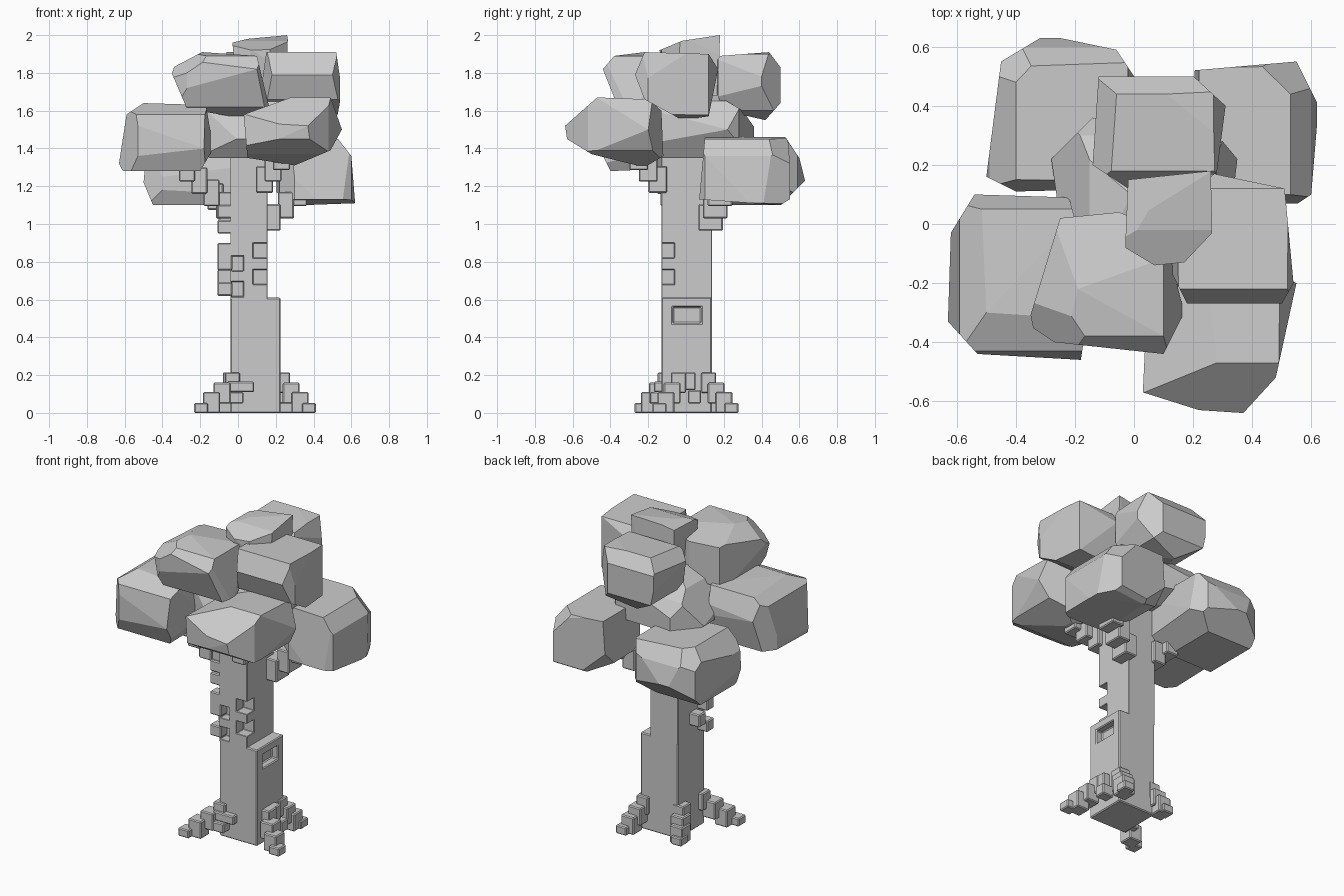
import bpy, bmesh
from mathutils import Vector


def make_object(name, bm):
    mesh = bpy.data.meshes.new(name)
    bmesh.ops.recalc_face_normals(bm, faces=bm.faces)
    bm.to_mesh(mesh)
    bm.free()
    obj = bpy.data.objects.new(name, mesh)
    bpy.context.collection.objects.link(obj)
    return obj


def boxes(name, items, bevel=0.006):
    """One object made of boxes (x0, x1, y0, y1, z0, z1)."""
    bm = bmesh.new()
    for x0, x1, y0, y1, z0, z1 in items:
        for v in bmesh.ops.create_cube(bm, size=1)["verts"]:
            v.co = Vector(((x0 + x1) / 2 + v.co.x * (x1 - x0),
                           (y0 + y1) / 2 + v.co.y * (y1 - y0),
                           (z0 + z1) / 2 + v.co.z * (z1 - z0)))
    obj = make_object(name, bm)
    if bevel:
        mod = obj.modifiers.new("edge", 'BEVEL')
        mod.width, mod.segments = bevel, 1
    return obj


def hull(coords):
    bm = bmesh.new()
    for c in coords:
        bm.verts.new(c)
    bmesh.ops.remove_doubles(bm, verts=bm.verts, dist=0.0005)
    bmesh.ops.convex_hull(bm, input=bm.verts)
    loose = [v for v in bm.verts if not v.link_faces]
    bmesh.ops.delete(bm, geom=loose, context='VERTS')
    return bm


def trim(bm, co, no):
    bmesh.ops.bisect_plane(bm, geom=bm.verts[:] + bm.edges[:] + bm.faces[:],
                           plane_co=co, plane_no=no, clear_outer=True)
    coords = [v.co.copy() for v in bm.verts]
    bm.free()
    return hull(coords)


def leaf_clump(name, top, front, side, trims=()):
    """Faceted clump carved from a block by its three outlines, then corner trims."""
    bm = hull([(x, y, z) for x in (-1, 1) for y in (-1, 1) for z in (0.5, 2.5)])
    for outline, (a, b) in ((top, (0, 1)), (front, (0, 2)), (side, (1, 2))):
        centre = sum((Vector(p) for p in outline), Vector((0, 0))) / len(outline)
        for i, p in enumerate(outline):
            p, q = Vector(p), Vector(outline[(i + 1) % len(outline)])
            n2 = Vector((q.y - p.y, p.x - q.x)).normalized()
            if n2.dot(p - centre) < 0:
                n2 = -n2
            co, no = Vector((0, 0, 0)), Vector((0, 0, 0))
            co[a], co[b], no[a], no[b] = p.x, p.y, n2.x, n2.y
            bm = trim(bm, co, no)
    for co, no in trims:
        bm = trim(bm, Vector(co), Vector(no).normalized())
    bmesh.ops.dissolve_limit(bm, angle_limit=0.03, verts=bm.verts, edges=bm.edges)
    return make_object(name, bm)


# Trunk: wide lower block and narrower upper block with square notches
lower = boxes("lower_trunk", [(-0.04, 0.225, -0.13, 0.137, 0, 0.61)], 0)
upper = boxes("upper_trunk", [(-0.04, 0.155, -0.13, 0.137, 0.6, 1.45)], 0)
window = boxes("window_cutter", [(0.18, 0.3, -0.07, 0.08, 0.475, 0.56)], 0)
notches = boxes("notch_cutter",
                [(0.08, 0.2, -0.2, -0.06, z, z + 0.08) for z in (0.68, 0.82)]
                + [(-0.035, 0.03, -0.2, -0.07, z, z + 0.08) for z in (0.615, 0.75)], 0)
for body, cutter in ((lower, window), (upper, notches)):
    mod = body.modifiers.new("cut", 'BOOLEAN')
    mod.operation, mod.object, mod.solver = 'DIFFERENCE', cutter, 'EXACT'
    mod = body.modifiers.new("edge", 'BEVEL')
    mod.width, mod.segments = 0.006, 1
    cutter.hide_render = True
    cutter.hide_set(True)

# Bark knobs on the left edge of the upper trunk
boxes("bark_knobs", [(-0.108, -0.03, -0.13, -0.06, z0, z1) for z0, z1 in
                     ((0.62, 0.69), (0.755, 0.9), (0.95, 1.02), (1.03, 1.1))]
      + [(-0.108, -0.03, -0.05, 0.02, 0.68, 0.76)])


# Roots: stepped cubes falling away from the trunk corners
def root(name, x0, y0, x1, y1):
    steps = []
    for i, (ztop, r) in enumerate(((0.215, .04), (0.16, .045), (0.11, .045), (0.052, .037))):
        x, y = x0 + (x1 - x0) * i / 3, y0 + (y1 - y0) * i / 3
        steps.append((x - r, x + r, y - r, y + r, max(0, ztop - 0.11), ztop))
    boxes(name, steps)


root("front_left_root", -0.03, -0.11, -0.195, -0.235)
root("right_root", 0.235, -0.04, 0.375, -0.14)
root("back_right_root", 0.20, 0.12, 0.265, 0.24)
root("back_left_root", -0.04, 0.10, -0.08, 0.18)
boxes("root_knots", [(-0.06, 0.085, -0.17, -0.12, 0.11, 0.165),
                     (-0.06, 0.03, -0.19, -0.12, 0.05, 0.11),
                     (0.21, 0.27, -0.05, 0.05, 0.12, 0.215),
                     (0.21, 0.30, 0.01, 0.08, 0.05, 0.12)])


# Branches: stepped cubes climbing out to the leaf clumps
def branch(name, start, step, count, size=(0.085, 0.11, 0.14)):
    items = []
    for i in range(count):
        c = [start[k] + step[k] * i for k in range(3)]
        items.append([c[k] + s * size[k] / 2 for k in range(3) for s in (-1, 1)])
    boxes(name, items)


branch("back_right_branch", (0.183, 0.13, 1.035), (0.07, 0.025, 0.065), 4, (0.085, 0.13, 0.14))
branch("left_branch", (-0.075, -0.06, 1.1), (-0.065, -0.02, 0.065), 4)
branch("back_left_branch", (-0.06, 0.11, 1.08), (-0.06, 0.04, 0.065), 4)
branch("front_branch", (0.14, -0.15, 1.235), (0.045, -0.05, 0.06), 3, (0.09, 0.1, 0.14))

# Leaf clumps: outlines as seen from top (x,y), front (x,z), right (y,z)
leaf_clump("upper_front_leaves",
           [(-.36, -.34), (-.27, -.40), (.1, -.44), (.17, -.3), (.1, -.02), (-.05, .04), (-.25, .02)],
           [(-.36, 1.82), (-.27, 1.61), (.02, 1.56), (.17, 1.6), (.1, 1.89), (-.19, 1.91)],
           [(-.44, 1.82), (-.38, 1.89), (-.22, 1.91), (.04, 1.86), (.04, 1.62), (-.2, 1.56), (-.36, 1.62)],
           [((-.27, -.4, 1.8), (-.6, -.5, .8))])
leaf_clump("upper_back_leaves",
           [(-.14, .2), (-.12, .5), (.18, .52), (.31, .4), (.28, .17), (-.02, .12)],
           [(-.14, 1.82), (-.1, 1.64), (.05, 1.55), (.24, 1.6), (.32, 1.75), (.27, 1.9), (-.05, 1.92)],
           [(.12, 1.8), (.18, 1.89), (.44, 1.91), (.5, 1.83), (.5, 1.64), (.42, 1.55), (.2, 1.6)])
leaf_clump("crown_leaves",
           [(-.03, -.08), (-.02, .15), (.26, .18), (.265, -.03), (.17, -.13), (.07, -.14)],
           [(-.03, 1.96), (.05, 1.98), (.265, 2.0), (.25, 1.68), (0, 1.68)],
           [(-.14, 1.92), (-.02, 1.97), (.18, 2.0), (.17, 1.68), (-.1, 1.68)])
leaf_clump("upper_right_leaves",
           [(.12, -.15), (.18, -.27), (.5, -.27), (.54, -.2), (.51, .12), (.27, .17), (.2, .1)],
           [(.54, 1.58), (.545, 1.74), (.52, 1.91), (.15, 1.91), (.12, 1.7), (.2, 1.55)],
           [(-.27, 1.79), (-.22, 1.91), (.12, 1.9), (.17, 1.82), (.12, 1.57), (-.02, 1.55), (-.22, 1.66)])
leaf_clump("lower_front_leaves",
           [(.03, -.57), (.22, -.63), (.37, -.64), (.48, -.52), (.55, -.2), (.3, -.1), (.05, -.15)],
           [(.03, 1.58), (.28, 1.67), (.49, 1.67), (.55, 1.5), (.49, 1.39), (.3, 1.31), (.05, 1.35)],
           [(-.64, 1.52), (-.63, 1.45), (-.5, 1.37), (-.22, 1.3), (-.12, 1.36), (-.13, 1.6), (-.2, 1.66), (-.47, 1.67)])
leaf_clump("lower_left_leaves",
           [(-.62, -.03), (-.63, -.33), (-.53, -.44), (-.18, -.46), (-.14, -.2), (-.22, .09), (-.54, .1)],
           [(-.63, 1.32), (-.59, 1.58), (-.5, 1.64), (-.17, 1.63), (-.13, 1.4), (-.2, 1.28), (-.61, 1.28)],
           [(-.46, 1.4), (-.43, 1.58), (-.3, 1.64), (.05, 1.63), (.1, 1.5), (.05, 1.3), (-.4, 1.28)])
leaf_clump("back_left_leaves",
           [(-.5, .16), (-.4, .11), (-.02, .12), (0, .5), (-.06, .59), (-.3, .64), (-.45, .55)],
           [(-.5, 1.22), (-.45, 1.1), (-.14, 1.1), (0, 1.2), (-.02, 1.43), (-.4, 1.45), (-.49, 1.33)],
           [(.1, 1.2), (.15, 1.45), (.53, 1.455), (.6, 1.35), (.63, 1.23), (.5, 1.1), (.15, 1.1)],
           [((-.4, .55, 1.38), (-.6, .6, .6))])
leaf_clump("back_right_leaves",
           [(.22, .15), (.3, .08), (.54, .06), (.6, .1), (.625, .4), (.55, .55), (.2, .52)],
           [(.62, 1.11), (.6, 1.36), (.53, 1.45), (.22, 1.46), (.2, 1.17), (.35, 1.1)],
           [(.07, 1.13), (.1, 1.46), (.53, 1.46), (.57, 1.35), (.58, 1.15), (.5, 1.1)],
           [((.55, .5, 1.37), (.6, .6, .6)), ((.25, .45, 1.14), (-.6, .6, -.6))])
leaf_clump("core_leaves",
           [(-.28, .22), (-.14, .36), (.3, .28), (.35, .22), (.3, -.2), (.1, -.32), (-.22, -.2)],
           [(-.28, 1.45), (-.15, 1.65), (.05, 1.75), (.28, 1.65), (.35, 1.5), (.25, 1.35), (-.15, 1.35)],
           [(-.28, 1.45), (-.2, 1.65), (.1, 1.72), (.3, 1.6), (.37, 1.5), (.36, 1.42), (.1, 1.29), (-.2, 1.35)])
